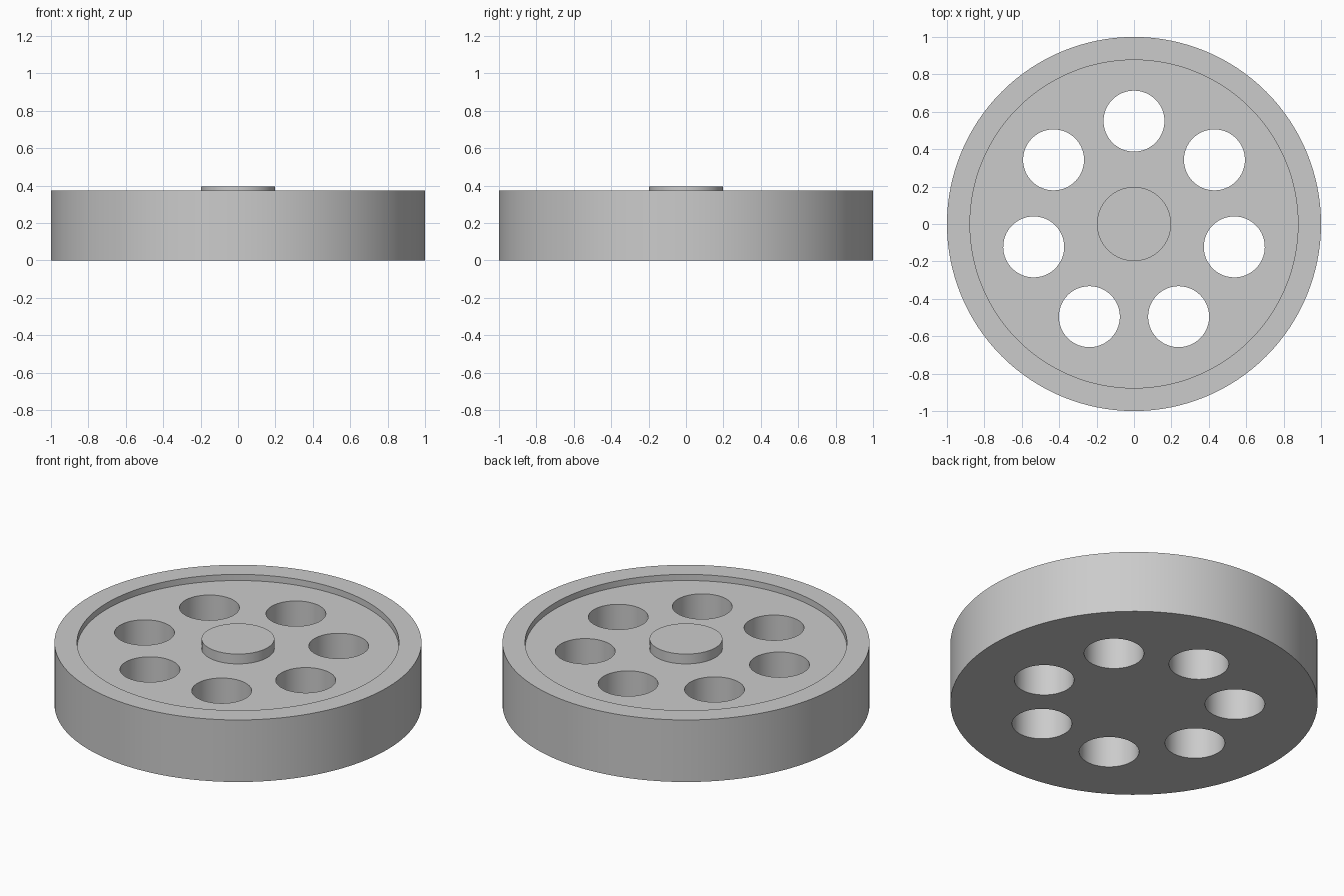
import bpy
import bmesh
from math import pi, radians
from mathutils import Matrix, Vector

cube = bpy.data.objects.get("Cube")
if cube:
    bpy.data.objects.remove(cube, do_unlink=True)

RIM_RADIUS, RIM_INNER, RIM_TOP = 1.0, 0.877, 0.373
FLOOR_TOP = 0.336
HUB_RADIUS, HUB_TOP = 0.198, 0.395
HOLE_COUNT, HOLE_RADIUS, HOLE_ORBIT = 7, 0.163, 0.55

grey = bpy.data.materials.new("plain_grey")
grey.use_nodes = True
colour = (0.6, 0.6, 0.6, 1.0)
grey.diffuse_color = colour
grey.node_tree.nodes["Principled BSDF"].inputs["Base Color"].default_value = colour


def make_object(name, bm):
    bmesh.ops.recalc_face_normals(bm, faces=bm.faces)
    mesh = bpy.data.meshes.new(name)
    bm.to_mesh(mesh)
    bm.free()
    mesh.materials.append(grey)
    obj = bpy.data.objects.new(name, mesh)
    bpy.context.collection.objects.link(obj)
    return obj


def lathe(name, profile, steps):
    """Spin a radius/height profile around z, starting and ending on the axis."""
    bm = bmesh.new()
    verts = [bm.verts.new((r, 0, z)) for r, z in profile]
    edges = [bm.edges.new(pair) for pair in zip(verts, verts[1:])]
    bmesh.ops.spin(bm, geom=verts + edges, cent=(0, 0, 0), axis=(0, 0, 1),
                   angle=2 * pi, steps=steps, use_duplicate=False)
    bmesh.ops.remove_doubles(bm, verts=bm.verts, dist=0.0001)
    # Merge the flat sectors into clean faces
    bmesh.ops.dissolve_limit(bm, angle_limit=radians(0.5),
                             verts=bm.verts, edges=bm.edges)
    return make_object(name, bm)


# Wheel body: outer wall, raised rim, recessed floor and central hub
wheel = lathe("wheel_body", [
    (0, 0), (RIM_RADIUS, 0), (RIM_RADIUS, RIM_TOP), (RIM_INNER, RIM_TOP),
    (RIM_INNER, FLOOR_TOP), (HUB_RADIUS, FLOOR_TOP),
    (HUB_RADIUS, HUB_TOP), (0, HUB_TOP)], 128)

# Ring of round through holes
bm = bmesh.new()
for i in range(HOLE_COUNT):
    spin = Matrix.Rotation(2 * pi * i / HOLE_COUNT, 4, "Z")
    place = Matrix.Translation(Vector((0, HOLE_ORBIT, FLOOR_TOP / 2)))
    bmesh.ops.create_cone(bm, cap_ends=True, segments=64, radius1=HOLE_RADIUS,
                          radius2=HOLE_RADIUS, depth=1, matrix=spin @ place)
cutter = make_object("hole_cutter", bm)
cutter.hide_render = True

cut = wheel.modifiers.new("holes", "BOOLEAN")
cut.operation = "DIFFERENCE"
cut.solver = "EXACT"
cut.object = cutter

bpy.ops.object.select_all(action="DESELECT")
wheel.select_set(True)
bpy.context.view_layer.objects.active = wheel
bpy.ops.object.modifier_apply(modifier=cut.name)
bpy.data.objects.remove(cutter, do_unlink=True)
bpy.ops.object.shade_smooth_by_angle(angle=radians(30))
